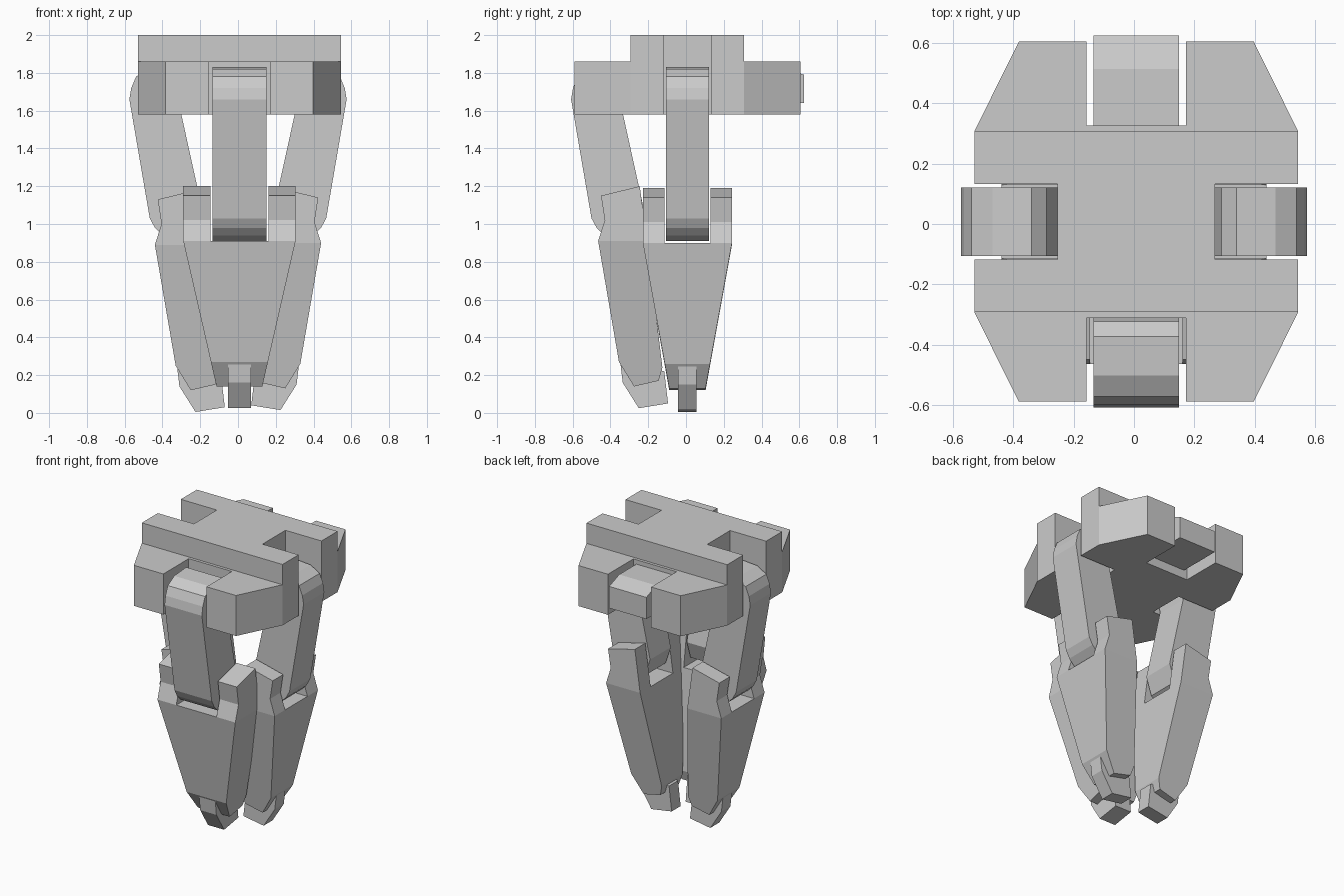
import bpy, bmesh
from mathutils import Vector

if "Cube" in bpy.data.objects:
    bpy.data.objects.remove(bpy.data.objects["Cube"])

C = 0.0075  # slight offset of the palm centre


def make_object(name, bottom, top):
    """Closed solid between two matching loops of points."""
    bm = bmesh.new()
    a = [bm.verts.new(p) for p in bottom]
    b = [bm.verts.new(p) for p in top]
    n = len(a)
    bm.faces.new(a)
    bm.faces.new(b[::-1])
    for i in range(n):
        j = (i + 1) % n
        bm.faces.new((a[i], b[i], b[j], a[j]))
    bmesh.ops.recalc_face_normals(bm, faces=bm.faces)
    bmesh.ops.triangulate(bm, faces=[f for f in bm.faces if len(f.verts) > 4])
    me = bpy.data.meshes.new(name)
    bm.to_mesh(me)
    bm.free()
    ob = bpy.data.objects.new(name, me)
    bpy.context.collection.objects.link(ob)
    return ob


def plate(name, quadrant, z0, z1):
    """Outline mirrored from one quadrant (listed clockwise), then extruded."""
    loop = []
    for sx, sy in ((1, 1), (1, -1), (-1, -1), (-1, 1)):
        pts = quadrant if sx * sy > 0 else quadrant[::-1]
        loop += [(C + sx * x, C + sy * y) for x, y in pts]
    make_object(name, [(x, y, z0) for x, y in loop], [(x, y, z1) for x, y in loop])


def side_profile(name, out, pts, lo, hi, dr=0.0, dz=0.0):
    """Radius/height profile swept sideways; lo and hi are functions of z."""
    out = Vector(out)
    side = Vector((1, 0, 0)) if out.x == 0 else Vector((0, 1, 0))

    def place(f):
        return [out * (r + dr) + side * (C + f(z)) + Vector((0, 0, z + dz)) for r, z in pts]
    make_object(name, place(lo), place(hi))


# Palm: slotted octagon with a narrower slotted plate on top
plate("palm_body", [(0.165, 0.32), (0.165, 0.5975), (0.39, 0.5975),
                    (0.5375, 0.30), (0.5375, 0.125), (0.262, 0.125)], 1.58, 1.86)
plate("palm_top_plate", [(0.5375, 0.30), (0.5375, 0.125), (0.262, 0.125)], 1.86, 2.0)

UPPER = [(0.575, 1.66), (0.565, 1.72), (0.54, 1.78), (0.47, 1.82), (0.34, 1.83),
         (0.29, 1.79), (0.30, 1.58), (0.19, 1.08), (0.23, 0.96), (0.32, 0.91),
         (0.40, 0.94), (0.44, 0.98), (0.467, 1.03)]
LOWER = [(0.44, 0.89), (0.33, 0.25), (0.25, 0.12), (0.12, 0.15), (0.10, 0.22),
         (0.18, 0.89)]
LUG = [(0.44, 0.89), (0.405, 1.0), (0.425, 1.13), (0.22, 1.18), (0.18, 0.89)]
TIP = [(0.325, 0.265), (0.31, 0.14), (0.225, 0.005), (0.07, 0.03), (0.09, 0.20)]


def finger(label, out, k, dr, dz):
    def const(v):
        return lambda z: v * k

    def taper(s):
        return lambda z: s * k * (0.098 + (z - 0.13) * (0.236 - 0.098) / 0.76)
    side_profile(label + "_upper_link", out, UPPER, const(-0.113), const(0.113), dr + dr / 3)
    side_profile(label + "_lower_link", out, LOWER, taper(-1), taper(1), dr, dz)
    for s, tag in ((-1, "a"), (1, "b")):
        side_profile(label + "_hinge_lug_" + tag, out, LUG,
                     const(s * 0.122), const(s * 0.236), dr, dz)
    side_profile(label + "_fingertip", out, TIP, const(-0.049), const(0.049), dr, dz)


# Three hanging fingers
finger("left_finger", (-1, 0, 0), 1.0, 0.0, 0.0)
finger("right_finger", (1, 0, 0), 1.0, 0.0, 0.01)
finger("front_finger", (0, -1, 0), 1.26, 0.025, 0.02)

# Back socket holds only a short knuckle
side_profile("back_knuckle", (0, 1, 0),
             [(0.625, 1.64), (0.625, 1.79), (0.515, 1.83), (0.31, 1.83), (0.31, 1.64)],
             lambda z: -0.142, lambda z: 0.142)
